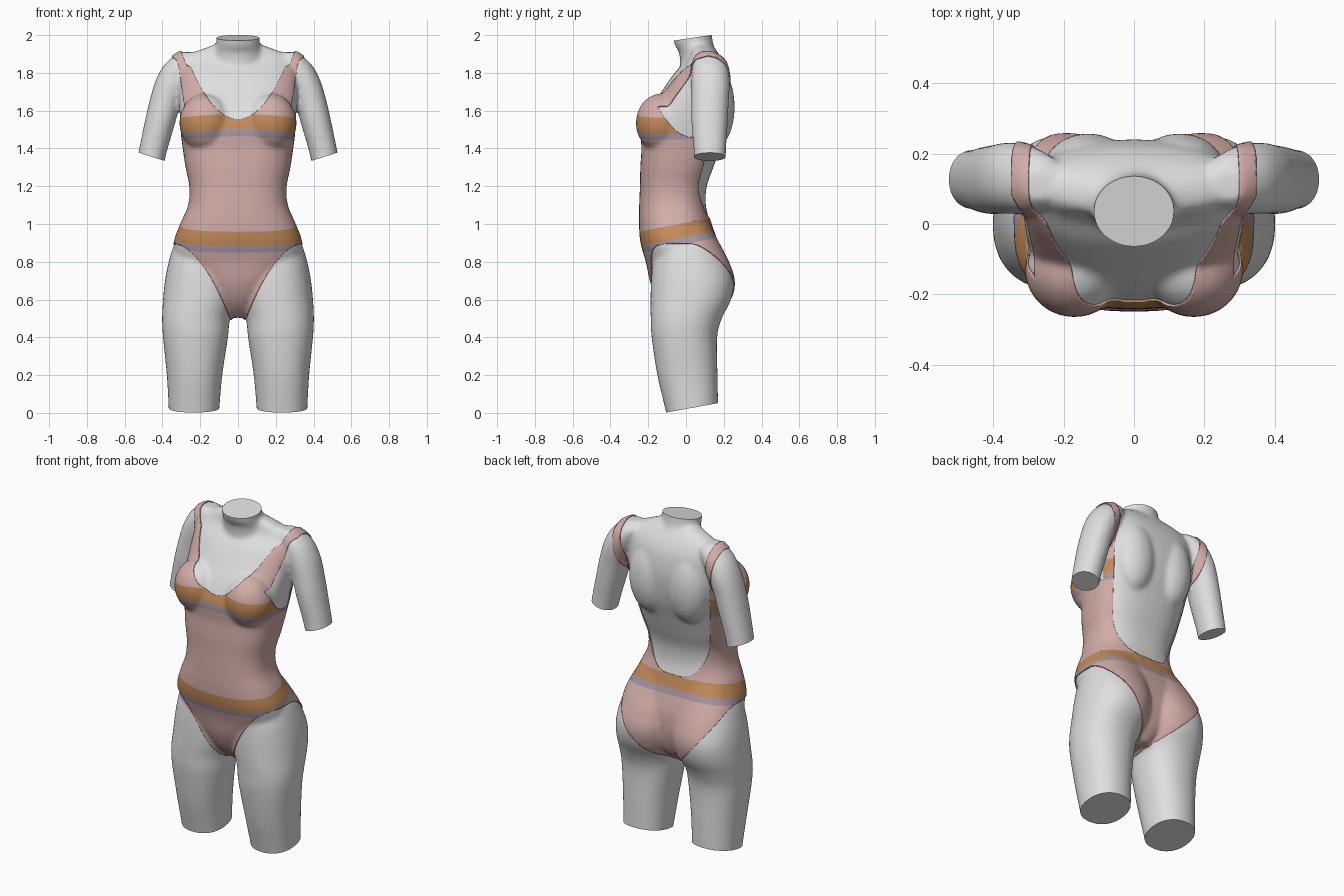
import bpy, bmesh, math
from mathutils import Vector, Matrix

if "Cube" in bpy.data.objects:
    bpy.data.objects.remove(bpy.data.objects["Cube"])


def material(name, rgb):
    m = bpy.data.materials.new(name)
    m.use_nodes = True
    m.diffuse_color = (*rgb, 1)
    m.node_tree.nodes["Principled BSDF"].inputs["Base Color"].default_value = (*rgb, 1)
    return m


grey = material("mannequin grey", (0.74, 0.74, 0.74))
pink = material("dusty pink", (0.65, 0.42, 0.39))
orange = material("burnt orange", (0.55, 0.26, 0.10))
mauve = material("mauve", (0.39, 0.31, 0.37))


# Sections are (z, centre x, half width, front y, back y)
def spline(rows, steps=5):
    out = []
    for i in range(len(rows) - 1):
        p0, p1, p2, p3 = (rows[min(max(i + k, 0), len(rows) - 1)] for k in (-1, 0, 1, 2))
        for s in range(steps):
            t = s / steps
            out.append([b + 0.5 * t * (c - a + t * (2*a - 5*b + 4*c - d + t * (3*(b - c) + d - a)))
                        for a, b, c, d in zip(p0, p1, p2, p3)])
    return out + [rows[-1]]


def loft(bm, rows, power=1.0, side=1, sides=40):
    rings = []
    for z, cx, w, front, back in spline(rows):
        mid, depth = (front + back) / 2, (back - front) / 2
        ring = []
        for i in range(sides):
            c, s = math.cos(math.tau * i / sides), math.sin(math.tau * i / sides)
            x = cx + w * math.copysign(abs(c) ** power, c)
            ring.append(bm.verts.new((side * x, mid + depth * math.copysign(abs(s) ** power, s), z)))
        rings.append(ring)
    for a, b in zip(rings, rings[1:]):
        for i in range(sides):
            j = (i + 1) % sides
            bm.faces.new((a[i], a[j], b[j], b[i]))
    bm.faces.new(rings[0])
    bm.faces.new(rings[-1])


def lobe(bm, centre, radii):
    bmesh.ops.create_uvsphere(bm, u_segments=32, v_segments=20, radius=1,
                              matrix=Matrix.Translation(centre) @ Matrix.Diagonal((*radii, 1)))


torso = [(0.51, 0, 0.05, -0.06, 0.10), (0.58, 0, 0.11, -0.13, 0.16), (0.68, 0, 0.20, -0.18, 0.19),
         (0.8, 0, 0.32, -0.207, 0.19), (0.9, 0, 0.335, -0.235, 0.165), (1.0, 0, 0.30, -0.243, 0.13),
         (1.1, 0, 0.258, -0.242, 0.105), (1.2, 0, 0.252, -0.238, 0.11), (1.3, 0, 0.272, -0.236, 0.145),
         (1.4, 0, 0.287, -0.23, 0.18), (1.5, 0, 0.30, -0.234, 0.215), (1.6, 0, 0.31, -0.195, 0.235),
         (1.7, 0, 0.315, -0.13, 0.24), (1.8, 0, 0.31, -0.06, 0.225), (1.86, 0, 0.29, 0.0, 0.20),
         (1.905, 0, 0.24, 0.02, 0.17), (1.94, 0, 0.15, 0.02, 0.14), (1.96, 0, 0.10, 0.03, 0.12)]
neck = [(1.78, 0, 0.15, -0.03, 0.20), (1.9, 0, 0.13, -0.035, 0.17), (1.95, 0, 0.115, -0.06, 0.145),
        (2.06, 0, 0.118, -0.08, 0.13)]
leg = [(-0.08, 0.235, 0.13, -0.09, 0.17), (0.02, 0.233, 0.134, -0.11, 0.17), (0.2, 0.23, 0.147, -0.152, 0.167),
       (0.4, 0.225, 0.172, -0.182, 0.165), (0.5, 0.222, 0.18, -0.187, 0.19), (0.6, 0.202, 0.195, -0.188, 0.238),
       (0.7, 0.19, 0.197, -0.185, 0.253), (0.8, 0.18, 0.187, -0.175, 0.222), (0.9, 0.16, 0.175, -0.15, 0.17),
       (1.0, 0.1, 0.18, -0.1, 0.12)]
arm = [(1.25, 0.478, 0.072, 0.043, 0.212), (1.38, 0.452, 0.075, 0.041, 0.212), (1.55, 0.41, 0.082, 0.028, 0.222),
       (1.65, 0.385, 0.084, 0.028, 0.227), (1.75, 0.35, 0.09, 0.028, 0.232), (1.83, 0.31, 0.09, 0.033, 0.222),
       (1.88, 0.275, 0.078, 0.045, 0.195), (1.91, 0.27, 0.045, 0.07, 0.15)]

# Rough parts, merged into one smooth form
bm = bmesh.new()
loft(bm, torso, 0.8)
loft(bm, neck)
for side in (1, -1):
    loft(bm, leg, 0.9, side)
    loft(bm, arm, 0.95, side)
    lobe(bm, (side * 0.17, -0.13, 1.535), (0.135, 0.13, 0.15))   # bust
    lobe(bm, (side * 0.13, 0.15, 1.62), (0.13, 0.108, 0.22))     # shoulder blade
bmesh.ops.recalc_face_normals(bm, faces=bm.faces)
rough_mesh = bpy.data.meshes.new("rough_form")
bm.to_mesh(rough_mesh)
bm.free()
rough = bpy.data.objects.new("rough_form", rough_mesh)
bpy.context.collection.objects.link(rough)
remesh = rough.modifiers.new("merge", 'REMESH')
remesh.mode, remesh.voxel_size = 'VOXEL', 0.012
soft = rough.modifiers.new("soften", 'SMOOTH')
soft.factor, soft.iterations = 0.5, 9
merged = bpy.data.meshes.new_from_object(rough.evaluated_get(bpy.context.evaluated_depsgraph_get()))
bpy.data.objects.remove(rough)

# Flat cut ends on neck, thighs and arms
bm = bmesh.new()
bm.from_mesh(merged)


def trim(point, normal, test):
    faces = [f for f in bm.faces if test(f.calc_center_median())]
    geom = list({v for f in faces for v in f.verts} | {e for f in faces for e in f.edges}) + faces
    bmesh.ops.bisect_plane(bm, geom=geom, plane_co=point, plane_no=normal, clear_outer=True)
    bmesh.ops.holes_fill(bm, edges=[e for e in bm.edges if e.is_boundary], sides=0)


trim((0, 0.03, 1.985), (0, -0.15, 1), lambda c: c.z > 1.8)
trim((0, -0.1, 0.003), (0, 0.18, -1), lambda c: c.z < 0.3)
for side in (1, -1):
    trim((side * 0.455, 0.12, 1.355), (side * 0.3, 0, -0.95), lambda c: c.x * side > 0.33 and c.z > 1.15)


def finish(bm, name, materials):
    mesh = bpy.data.meshes.new(name)
    bm.to_mesh(mesh)
    obj = bpy.data.objects.new(name, mesh)
    bpy.context.collection.objects.link(obj)
    for m in materials:
        mesh.materials.append(m)
    bpy.ops.object.select_all(action='DESELECT')
    obj.select_set(True)
    bpy.context.view_layer.objects.active = obj
    bpy.ops.object.shade_smooth_by_angle(angle=math.radians(50))
    return obj


for f in bm.faces:
    f.material_index = 0
finish(bm, "mannequin_body", [grey])


# Swimsuit outline: each rule is positive where cloth remains
def blend(y, low, high):
    t = min(max((y - low) / (high - low), 0), 1)
    return t * t * (3 - 2 * t)


def neckline(p):
    a, t = abs(p.x), blend(p.y, 0.0, 0.12 if p.z > 1.7 else 0.06)
    return (1 - t) * (1.553 + 5.1 * a ** 2.1) + t * (1.03 + 110 * a ** 4) - p.z


def armhole(p):
    a = abs(p.x)
    edge = 0.285 + 0.15 * (p.z - 1.66) + 0.03 * blend(p.y, 0.02, 0.1)
    scoop = 1.46 + 5 * min(p.y - 0.03, 0) ** 2
    return max(edge - a, scoop - p.z)


def sleeve(p):
    return max(0.345 - abs(p.x), 1.2 - p.z)


def leg_opening(p):
    t = max((0.335 - abs(p.x)) / 0.285, 0)
    k = blend(p.y, -0.06, 0.06)
    return p.z - 0.895 + 0.38 * ((1 - k) * t ** 1.86 + k * t ** 0.65)


def slice_by(rule):
    bmesh.ops.triangulate(bm, faces=bm.faces)
    value = {v: rule(v.co) for v in bm.verts}
    crossing = [e for e in bm.edges if value[e.verts[0]] * value[e.verts[1]] < 0]
    fresh = []
    for e in crossing:
        a, b = e.verts
        fresh.append(bmesh.utils.edge_split(e, a, value[a] / (value[a] - value[b]))[1])
    bmesh.ops.connect_verts(bm, verts=fresh)


for rule in (sleeve, armhole, neckline, leg_opening):
    slice_by(rule)
    away = [f for f in bm.faces if rule(f.calc_center_median()) < 0]
    bmesh.ops.delete(bm, geom=away, context='FACES')

# Coloured bands at chest and waist: upper edge, middle edge, lower edge
chest = [lambda p, h=h, k=k: p.z - h + k * p.x ** 2 for h, k in ((1.58, 0.2), (1.505, 0.3), (1.465, 0.2))]
waist = [lambda p, h=h: p.z - h - 0.19 * p.y for h in (1.005, 0.93, 0.893)]
for rule in chest + waist:
    slice_by(rule)
for f in bm.faces:
    c = f.calc_center_median()
    f.material_index = 0
    for top, middle, bottom in (chest, waist):
        if top(c) < 0 < bottom(c):
            f.material_index = 1 if middle(c) > 0 else 2

suit = finish(bm, "swimsuit", [pink, orange, mauve])
cloth = suit.modifiers.new("cloth thickness", 'SOLIDIFY')
cloth.thickness, cloth.offset = 0.006, 1
bm.free()
